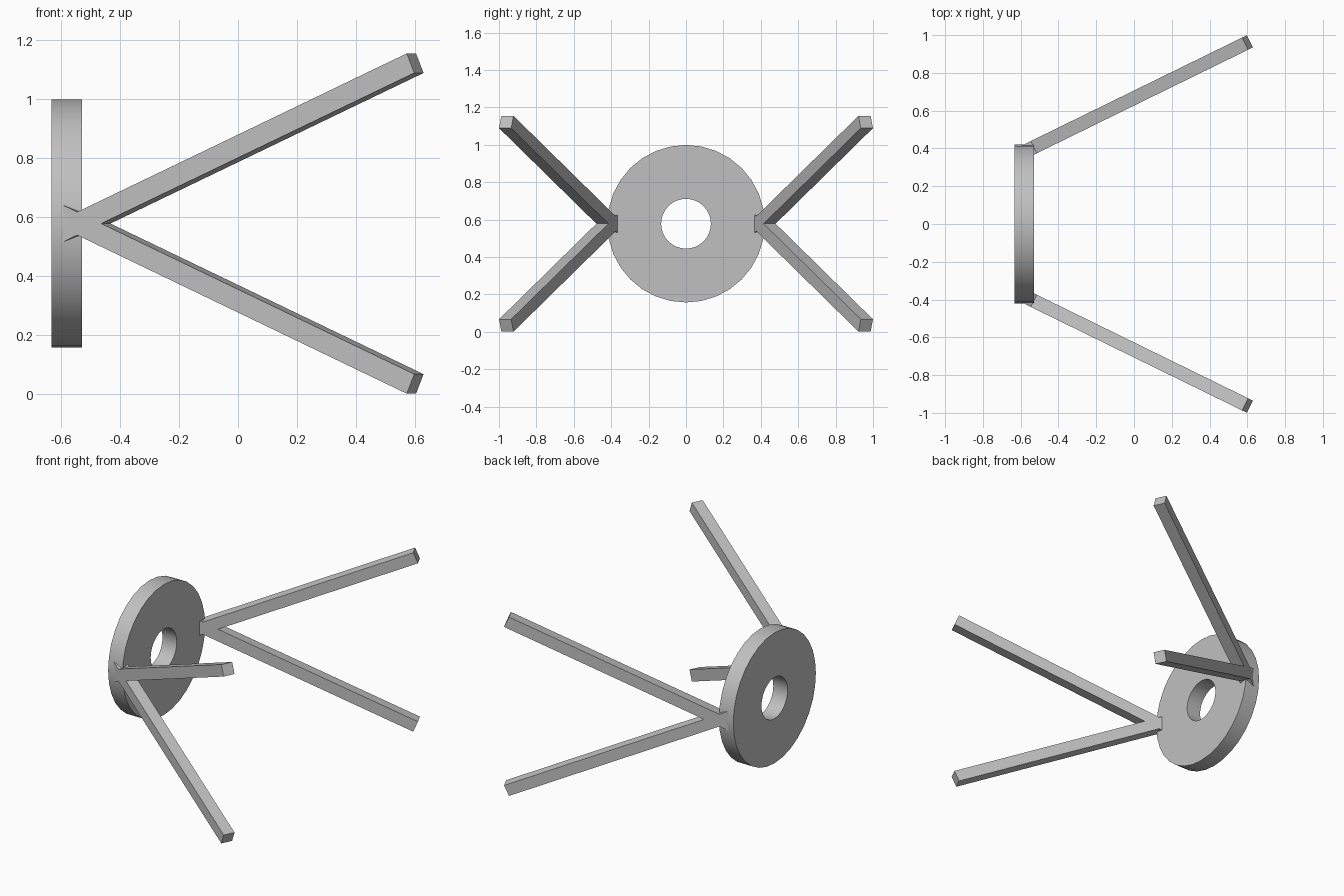
import bpy, bmesh, math
from mathutils import Vector, Matrix

cube = bpy.data.objects.get("Cube")
if cube:
    bpy.data.objects.remove(cube, do_unlink=True)

# Single grey material
grey = bpy.data.materials.new("plain grey")
grey.use_nodes = True
colour = (0.53, 0.53, 0.53, 1)
grey.diffuse_color = colour
grey.node_tree.nodes["Principled BSDF"].inputs["Base Color"].default_value = colour

MID_Z = 0.578
BACK_X, FACE_X = -0.632, -0.53
OUTER_R, HOLE_R = 0.421, 0.133
SIDES = 32
LEG_WIDTH = 0.072


def add_object(name, bm):
    bmesh.ops.recalc_face_normals(bm, faces=bm.faces)
    mesh = bpy.data.meshes.new(name)
    bm.to_mesh(mesh)
    bm.free()
    mesh.materials.append(grey)
    obj = bpy.data.objects.new(name, mesh)
    bpy.context.collection.objects.link(obj)
    return obj


def make_ring():
    """Spin a rectangular section about the x axis."""
    bm = bmesh.new()
    section = [(BACK_X, HOLE_R), (FACE_X, HOLE_R), (FACE_X, OUTER_R), (BACK_X, OUTER_R)]
    loops = []
    for i in range(SIDES):
        a = 2 * math.pi * i / SIDES
        loops.append([bm.verts.new((x, r * math.sin(a), MID_Z + r * math.cos(a)))
                      for x, r in section])
    for i, loop in enumerate(loops):
        following = loops[(i + 1) % SIDES]
        for j in range(4):
            k = (j + 1) % 4
            bm.faces.new((loop[j], loop[k], following[k], following[j]))
    ring = add_object("ring_plate", bm)
    bpy.ops.object.select_all(action="DESELECT")
    ring.select_set(True)
    bpy.context.view_layer.objects.active = ring
    bpy.ops.object.shade_smooth_by_angle(angle=math.radians(40))


def make_leg(name, side, rise):
    """Square beam splayed outwards from the rim of the ring."""
    hub = Vector((FACE_X, side * 0.407, MID_Z))
    tip = Vector((0.601, side * 0.961, MID_Z + rise * 0.544))
    along = (tip - hub).normalized()
    start = hub - along * 0.075
    across = Vector((0, 0, 1)).cross(along).normalized()
    up = along.cross(across)
    turn = Matrix((along, across, up)).transposed().to_4x4()
    size = Matrix.Diagonal(((tip - start).length, LEG_WIDTH, LEG_WIDTH, 1))
    bm = bmesh.new()
    bmesh.ops.create_cube(bm, size=1,
                          matrix=Matrix.Translation((start + tip) / 2) @ turn @ size)
    add_object(name, bm)


make_ring()
for side, side_name in ((-1, "front"), (1, "back")):
    for rise, rise_name in ((1, "upper"), (-1, "lower")):
        make_leg(f"{side_name}_{rise_name}_leg", side, rise)
